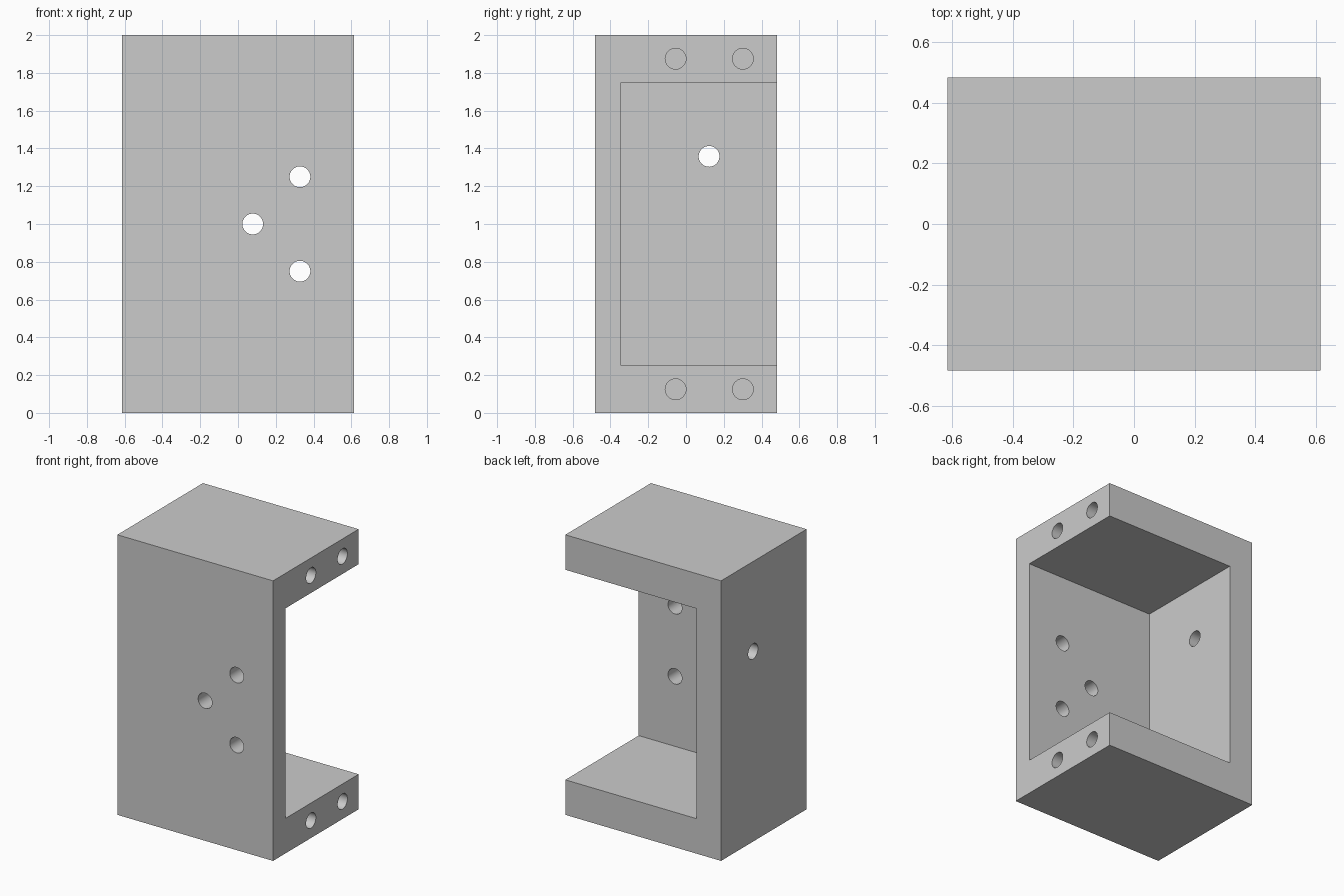
import bpy
import math
from mathutils import Vector

# Remove the default cube
default_cube = bpy.data.objects.get("Cube")
if default_cube:
    bpy.data.objects.remove(default_cube, do_unlink=True)

# Single flat grey material
GREY = (0.6, 0.6, 0.6, 1.0)
grey = bpy.data.materials.new("plain_grey")
grey.use_nodes = True
grey.diffuse_color = GREY
grey.node_tree.nodes["Principled BSDF"].inputs["Base Color"].default_value = GREY

# Overall half sizes, walls and holes
HX, HY, HEIGHT = 0.615, 0.483, 2.0
SIDE_WALL, FRONT_WALL, SHELF = 0.193, 0.139, 0.25
HOLE_RADIUS, BLIND_DEPTH = 0.055, 0.5
OVER = 0.1


def box(name, low, high):
    low, high = Vector(low), Vector(high)
    bpy.ops.mesh.primitive_cube_add(size=1, location=(low + high) / 2)
    obj = bpy.context.object
    obj.name = name
    obj.scale = high - low
    bpy.ops.object.transform_apply(location=True, rotation=False, scale=True)
    obj.data.materials.append(grey)
    return obj


def drill(name, start, end):
    start, end = Vector(start), Vector(end)
    axis = end - start
    bpy.ops.mesh.primitive_cylinder_add(
        vertices=48, radius=HOLE_RADIUS, depth=axis.length,
        location=(start + end) / 2,
        rotation=axis.to_track_quat("Z", "Y").to_euler())
    obj = bpy.context.object
    obj.name = name
    obj.data.materials.append(grey)
    return obj


# Block and the pocket that is open at the back and on the +x side
bracket = box("bracket_body", (-HX, -HY, 0), (HX, HY, HEIGHT))
cutters = [box("pocket_cutter",
               (-HX + SIDE_WALL, -HY + FRONT_WALL, SHELF),
               (HX + OVER, HY + OVER, HEIGHT - SHELF))]

# Three through holes in the front plate
for x, z in ((0.078, 1.0), (0.328, 1.25), (0.328, 0.75)):
    cutters.append(drill("front_hole_cutter", (x, -HY - OVER, z),
                         (x, -HY + FRONT_WALL + OVER, z)))

# One through hole in the side wall
cutters.append(drill("side_hole_cutter", (-HX - OVER, 0.122, 1.358),
                     (-HX + SIDE_WALL + OVER, 0.122, 1.358)))

# Blind holes in the ends of both shelves
for z in (SHELF / 2, HEIGHT - SHELF / 2):
    for y in (-0.055, 0.301):
        cutters.append(drill("shelf_hole_cutter", (HX + OVER, y, z),
                             (HX - BLIND_DEPTH, y, z)))

# Cut everything out of the block, then drop the cutters
bpy.ops.object.select_all(action="DESELECT")
bracket.select_set(True)
bpy.context.view_layer.objects.active = bracket
for cutter in cutters:
    cutter.hide_render = True
    cut = bracket.modifiers.new(cutter.name, "BOOLEAN")
    cut.operation = "DIFFERENCE"
    cut.solver = "EXACT"
    cut.object = cutter
    bpy.ops.object.modifier_apply(modifier=cut.name)
for cutter in cutters:
    bpy.data.objects.remove(cutter, do_unlink=True)

# Smooth hole walls, crisp edges
bpy.ops.object.shade_smooth_by_angle(angle=math.radians(30))
